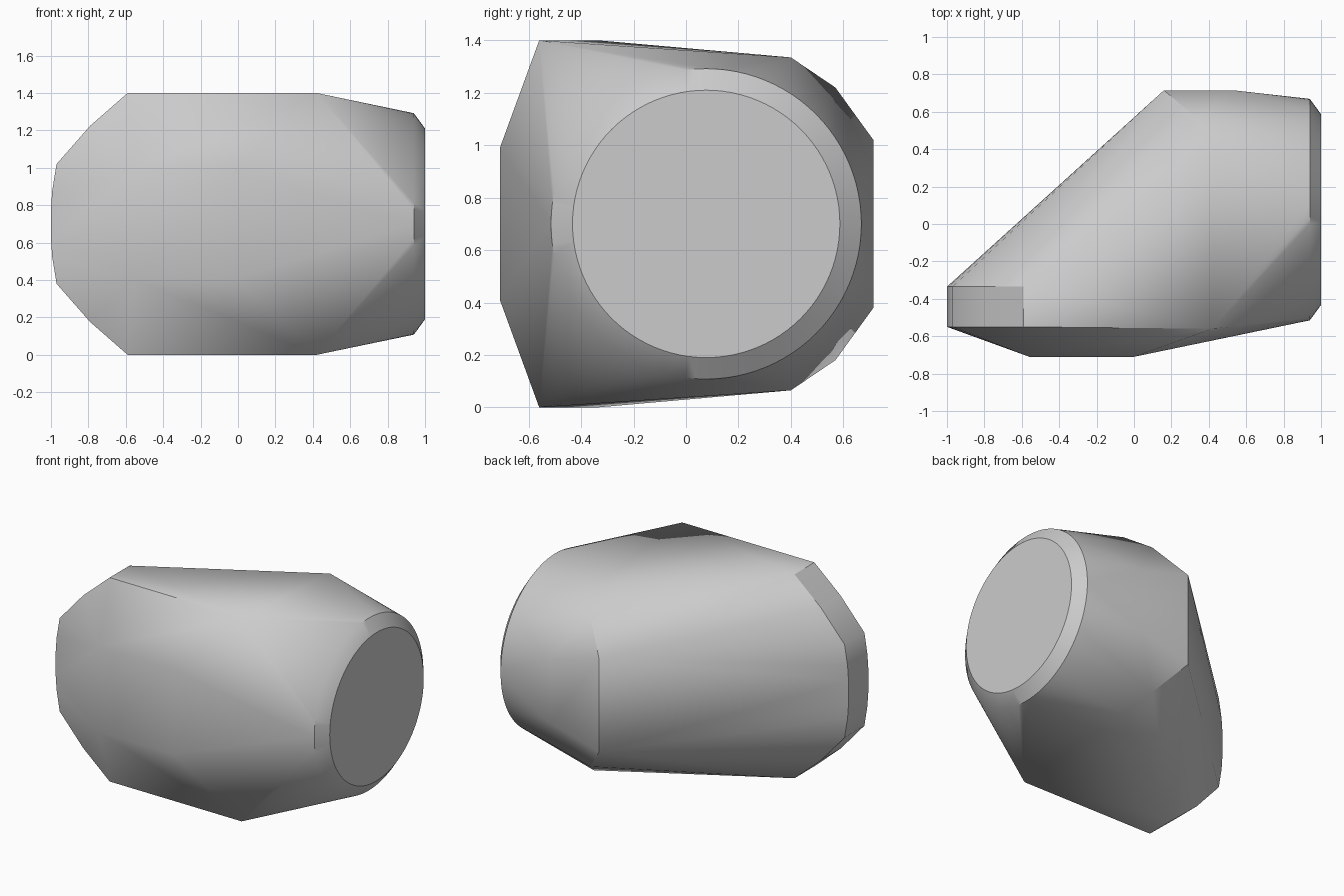
import bpy, bmesh, math

cube = bpy.data.objects.get("Cube")
if cube:
    bpy.data.objects.remove(cube, do_unlink=True)

MID = 0.70          # height of the symmetry plane

mat = bpy.data.materials.new("warm_grey")
mat.use_nodes = True
grey = (0.6, 0.6, 0.6, 1)
mat.diffuse_color = grey
mat.node_tree.nodes["Principled BSDF"].inputs["Base Color"].default_value = grey

points = []


def pair(x, y, h):
    """Corner above the symmetry plane and its mirror below."""
    points.extend([(x, y, MID + h), (x, y, MID - h)])


def ring(x, y, radius, sides=96):
    """Round rim facing +x."""
    for i in range(sides):
        a = math.tau * i / sides
        points.append((x, y + radius * math.cos(a), MID + radius * math.sin(a)))


# narrow rounded end: one half profile at two depths
for x, h in [(-1, 0.08), (-0.993, 0.18), (-0.97, 0.32), (-0.79, 0.525), (-0.59, 0.70)]:
    for y in (-0.55, -0.335):
        pair(x, y, h)

# front plate and the two front corners
pair(-0.56, -0.71, 0.29)
pair(0.0, -0.71, 0.29)
pair(0.42, -0.56, 0.70)

# rounded rear shoulder
pair(0.42, 0.40, 0.635)
pair(0.33, 0.57, 0.52)
pair(0.16, 0.715, 0.32)
pair(0.53, 0.715, 0.22)

# chamfered round end
ring(0.94, 0.077, 0.592)
ring(1.0, 0.077, 0.51)

bm = bmesh.new()
for p in points:
    bm.verts.new(p)
bmesh.ops.convex_hull(bm, input=bm.verts)
bmesh.ops.delete(bm, geom=[v for v in bm.verts if not v.link_faces], context='VERTS')
bmesh.ops.dissolve_limit(bm, angle_limit=math.radians(0.5), verts=bm.verts, edges=bm.edges)
bmesh.ops.recalc_face_normals(bm, faces=bm.faces)

mesh = bpy.data.meshes.new("pod_body")
bm.to_mesh(mesh)
bm.free()
mesh.materials.append(mat)
body = bpy.data.objects.new("pod_body", mesh)
bpy.context.collection.objects.link(body)

# soft shallow creases, crisp outer edges
bpy.ops.object.select_all(action='DESELECT')
body.select_set(True)
bpy.context.view_layer.objects.active = body
bpy.ops.object.shade_smooth_by_angle(angle=math.radians(35))
